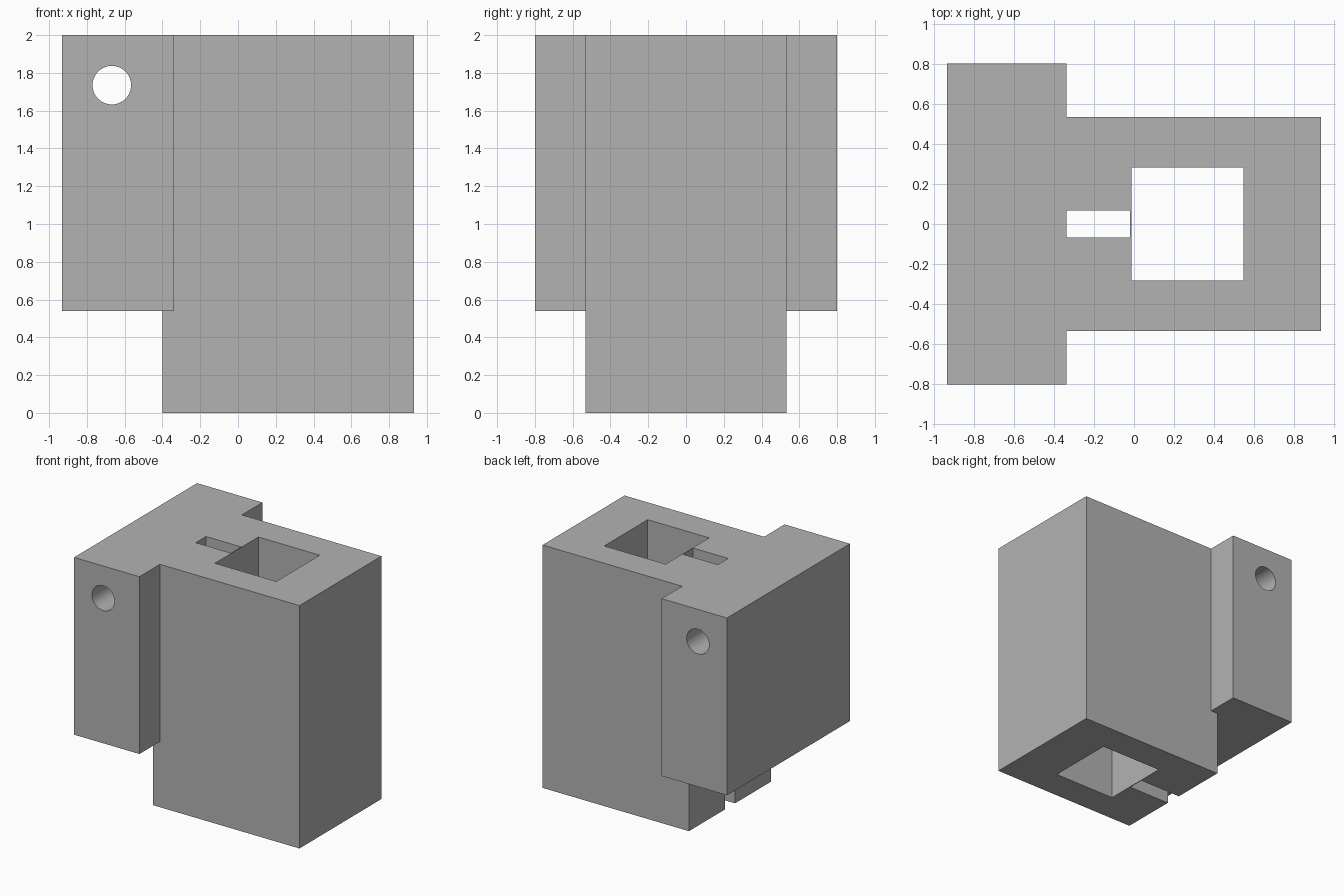
import bpy
import math

if "Cube" in bpy.data.objects:
    bpy.data.objects.remove(bpy.data.objects["Cube"])

grey = bpy.data.materials.new("plain grey")
grey.diffuse_color = (0.45, 0.45, 0.45, 1)
grey.use_nodes = True
grey.node_tree.nodes["Principled BSDF"].inputs["Base Color"].default_value = grey.diffuse_color


def box(name, lo, hi):
    """Axis-aligned box between two corners."""
    bpy.ops.mesh.primitive_cube_add(
        size=1, location=[(a + b) / 2 for a, b in zip(lo, hi)])
    ob = bpy.context.object
    ob.name = name
    ob.scale = [b - a for a, b in zip(lo, hi)]
    bpy.ops.object.transform_apply(location=True, rotation=True, scale=True)
    ob.data.materials.append(grey)
    return ob


def combine(target, tool, operation):
    """Apply an exact boolean and remove the tool."""
    mod = target.modifiers.new(operation.lower(), 'BOOLEAN')
    mod.operation = operation
    mod.solver = 'EXACT'
    mod.object = tool
    bpy.context.view_layer.objects.active = target
    bpy.ops.object.modifier_apply(modifier=mod.name)
    bpy.data.objects.remove(tool, do_unlink=True)


# Main block with a square shaft and a narrow slot, parted by a thin wall
block = box("bracket_block", (-0.40, -0.533, 0), (0.933, 0.533, 2))
combine(block, box("shaft_cutter", (-0.013, -0.283, -0.1), (0.547, 0.283, 2.1)), 'DIFFERENCE')
combine(block, box("slot_cutter", (-0.5, -0.067, -0.1), (-0.019, 0.067, 2.1)), 'DIFFERENCE')

# Wide plate across one end, closing the upper part of the slot
plate = box("end_plate", (-0.933, -0.80, 0.54), (-0.338, 0.80, 2))
combine(block, plate, 'UNION')

# Round pin hole through the full width of the plate
bpy.ops.mesh.primitive_cylinder_add(
    vertices=64, radius=0.102, depth=2, location=(-0.668, 0, 1.735),
    rotation=(math.pi / 2, 0, 0))
pin = bpy.context.object
pin.name = "pin_hole_cutter"
pin.data.materials.append(grey)
combine(block, pin, 'DIFFERENCE')

bpy.ops.object.select_all(action='DESELECT')
block.select_set(True)
bpy.context.view_layer.objects.active = block
bpy.ops.object.shade_smooth_by_angle(angle=math.radians(30))
